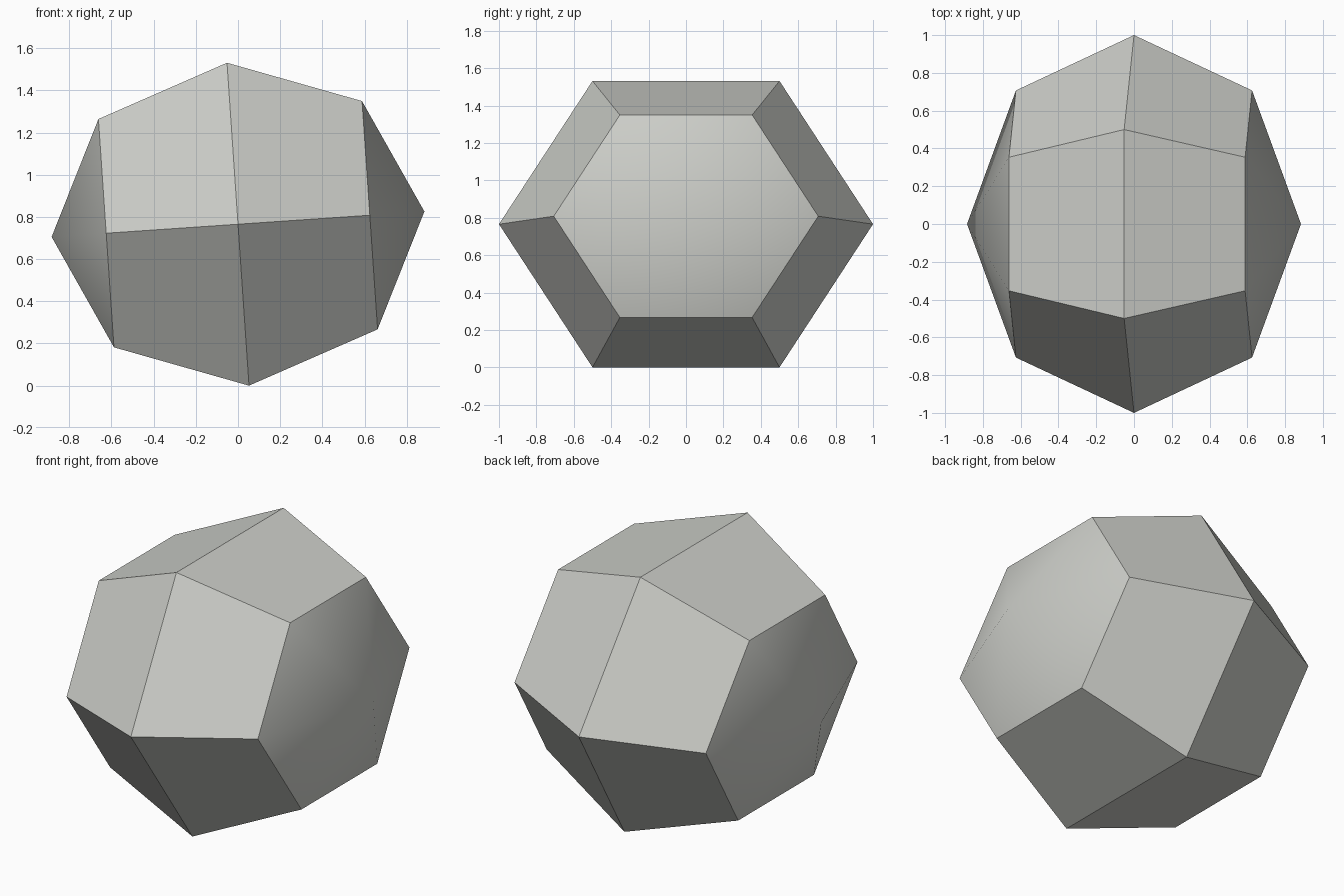
import bpy, bmesh, math
from mathutils import Matrix, Vector

if "Cube" in bpy.data.objects:
    bpy.data.objects.remove(bpy.data.objects["Cube"])

SQUASH = 0.886               # the stone is narrower in x and z than in y
TILT = math.radians(-3.9)    # slight lean about y

# One flat grey
grey = bpy.data.materials.new("stone grey")
grey.diffuse_color = (0.60, 0.61, 0.575, 1)
grey.use_nodes = True
grey.node_tree.nodes["Principled BSDF"].inputs["Base Color"].default_value = grey.diffuse_color

# Faceted stone: six-sided ball with its poles along x, corners at front and back
axes = Matrix(((0, 0, 1), (1, 0, 0), (0, 1, 0))).to_4x4()
spin = Matrix.Rotation(math.radians(90), 4, 'Z')
scale = Matrix.Diagonal((SQUASH, 1, SQUASH, 1))
bm = bmesh.new()
bmesh.ops.create_uvsphere(bm, u_segments=6, v_segments=4, radius=1,
                          matrix=Matrix.Rotation(TILT, 4, 'Y') @ scale @ axes @ spin)

# Stand it on the ground
low = min(v.co.z for v in bm.verts)
bmesh.ops.translate(bm, verts=bm.verts, vec=Vector((0, 0, -low)))
bmesh.ops.recalc_face_normals(bm, faces=bm.faces)
mesh = bpy.data.meshes.new("stone")
bm.to_mesh(mesh)
bm.free()
mesh.materials.append(grey)
stone = bpy.data.objects.new("stone", mesh)
bpy.context.collection.objects.link(stone)

# Smooth end caps, sharp edges elsewhere
bpy.context.view_layer.objects.active = stone
stone.select_set(True)
bpy.ops.object.shade_smooth_by_angle(angle=math.radians(30))
